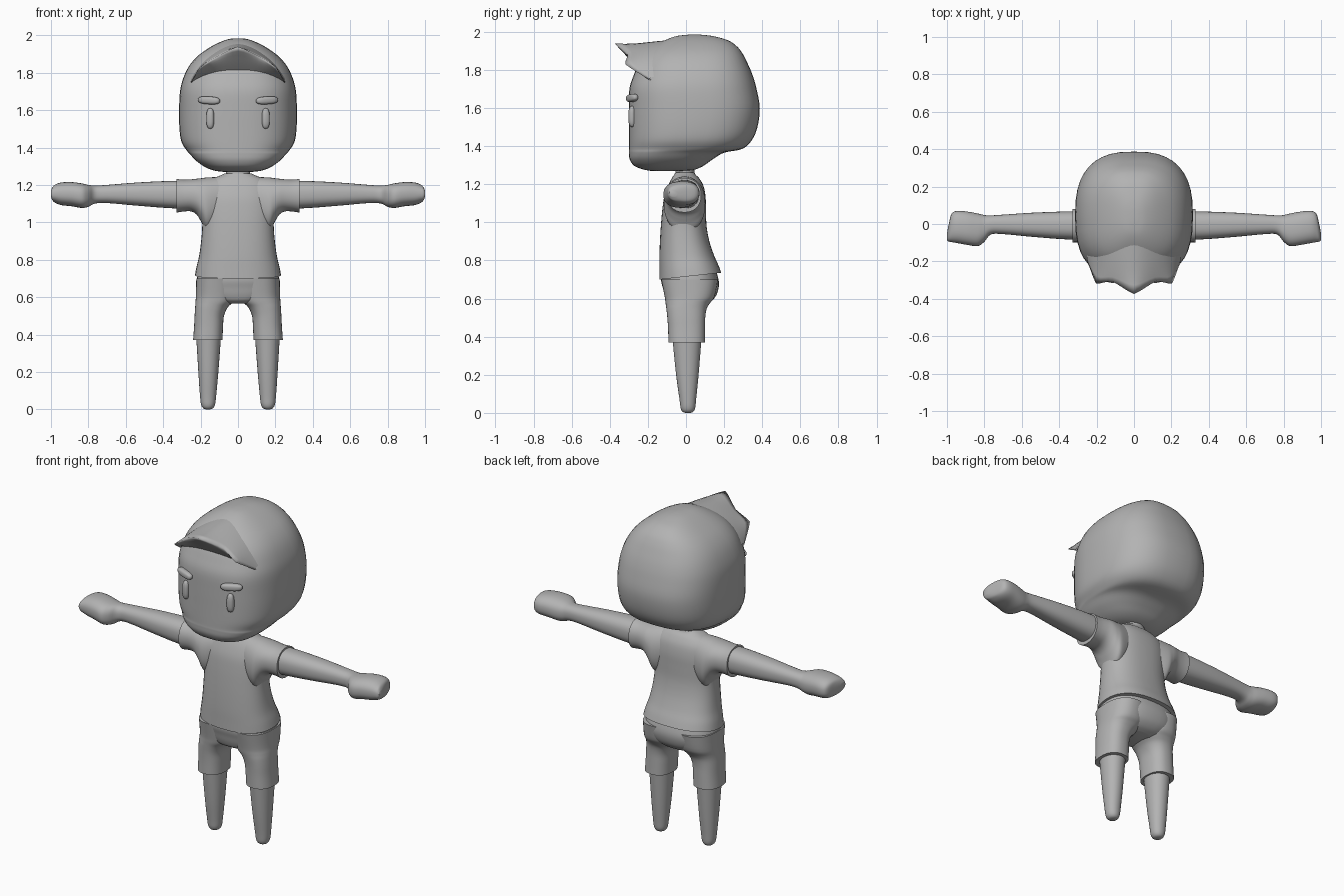
import bpy, bmesh, math
from mathutils import Vector, Matrix

grey = bpy.data.materials.new("plain grey")
grey.diffuse_color = (0.45, 0.45, 0.45, 1)


def finish(name, bm, mirror=False, sharp=50):
    bmesh.ops.recalc_face_normals(bm, faces=bm.faces)
    me = bpy.data.meshes.new(name)
    bm.to_mesh(me)
    bm.free()
    for p in me.polygons:
        p.use_smooth = True
    me.set_sharp_from_angle(angle=math.radians(sharp))
    me.materials.append(grey)
    ob = bpy.data.objects.new(name, me)
    bpy.context.collection.objects.link(ob)
    if mirror:
        ob.modifiers.new("mirror", 'MIRROR').use_mirror_merge = False
    return ob


def spline(rows, steps=4):
    """Catmull-Rom interpolation between rows of numbers."""
    out, n = [], len(rows)
    for i in range(n - 1):
        a, b, c, d = (rows[min(max(i + k, 0), n - 1)] for k in (-1, 0, 1, 2))
        for s in range(steps):
            t = s / steps
            out.append([0.5 * (2 * q + (r - p) * t + (2 * p - 5 * q + 4 * r - w) * t * t
                               + (3 * q - p - 3 * r + w) * t ** 3)
                        for p, q, r, w in zip(a, b, c, d)])
    return out + [list(rows[-1])]


def loft(name, rings, axis='z', power=2.4, tilts=None, mirror=False, sides=40):
    """Rings are (position on axis, u0, u1, v0, v1); each is a superellipse."""
    rows = [tuple(r) + ((tilts[i] if tilts else 0),) for i, r in enumerate(rings)]
    bm = bmesh.new()
    loops = []
    for t, u0, u1, v0, v1, tilt in spline(rows):
        loop = []
        for k in range(sides):
            a = 2 * math.pi * k / sides
            c, s = math.cos(a), math.sin(a)
            u = (u0 + u1) / 2 + (u1 - u0) / 2 * math.copysign(abs(c) ** (2 / power), c)
            v = (v0 + v1) / 2 + (v1 - v0) / 2 * math.copysign(abs(s) ** (2 / power), s)
            loop.append(bm.verts.new((u, v, t + tilt * v) if axis == 'z' else (t, u, v)))
        loops.append(loop)
    for p, q in zip(loops, loops[1:]):
        for k in range(sides):
            j = (k + 1) % sides
            bm.faces.new((p[k], p[j], q[j], q[k]))
    bm.faces.new(loops[0])
    bm.faces.new(loops[-1])
    return finish(name, bm, mirror)


def sym(rows):
    """Expand (position, half width, v0, v1) to symmetric rings."""
    return [(t, -h, h, a, b) for t, h, a, b in rows]


# head with the hair mass overhanging at the back
loft("head", sym([
    (1.268, .05, -.17, -.02), (1.275, .12, -.215, .04), (1.295, .175, -.27, .09),
    (1.33, .225, -.295, .14), (1.365, .257, -.30, .20), (1.385, .275, -.30, .295),
    (1.43, .302, -.30, .345), (1.50, .313, -.30, .375), (1.60, .315, -.30, .387),
    (1.70, .31, -.297, .37), (1.77, .293, -.275, .35), (1.83, .265, -.25, .325),
    (1.88, .225, -.215, .30), (1.92, .175, -.17, .27), (1.955, .115, -.11, .22),
    (1.977, .06, -.05, .14), (1.984, .02, .01, .08)]), power=2.6)

# pointed fringe jutting out over the forehead (half rows, mirrored)
half = [
    [(0, -.02, 1.975), (.10, -.02, 1.935), (.19, -.02, 1.87), (.24, -.06, 1.80)],
    [(0, -.20, 1.957), (.10, -.19, 1.925), (.19, -.18, 1.86), (.255, -.15, 1.775)],
    [(0, -.385, 1.945), (.12, -.305, 1.885), (.205, -.328, 1.83), (.25, -.20, 1.75)],
    [(0, -.315, 1.87), (.11, -.28, 1.84), (.195, -.265, 1.795), (.25, -.16, 1.74)],
    [(0, -.24, 1.80), (.11, -.235, 1.79), (.19, -.20, 1.77), (.24, -.13, 1.74)]]
bm = bmesh.new()
vc = bm.verts.layers.float.new("crease_vert")
ec = bm.edges.layers.float.new("crease_edge")
grid = []
for row in half:
    full = [(-x, y, z) for x, y, z in reversed(row[1:])] + row
    grid.append([bm.verts.new(p) for p in full])
for p, q in zip(grid, grid[1:]):
    for k in range(len(p) - 1):
        bm.faces.new((p[k], p[k + 1], q[k + 1], q[k]))
for v in grid[2]:
    v[vc] = 0.9
for a, b in zip(grid[2], grid[2][1:]):
    bm.edges.get((a, b))[ec] = 0.7
fringe = finish("hair_fringe", bm, sharp=180)
fringe.modifiers.new("smooth", 'SUBSURF').levels = 2
fringe.modifiers["smooth"].render_levels = 2


# eyes and eyebrows
def pebble(name, loc, size, rot):
    bm = bmesh.new()
    bmesh.ops.create_uvsphere(bm, u_segments=24, v_segments=16, radius=1)
    for v in bm.verts:
        v.co = Vector([math.copysign(abs(c) ** .75, c) * s for c, s in zip(v.co, size)])
    bm.transform(Matrix.Translation(loc) @ rot)
    finish(name, bm, mirror=True, sharp=180)


pebble("eyes", (.148, -.282, 1.555), (.021, .02, .055), Matrix.Rotation(.25, 4, 'Z'))
pebble("eyebrows", (.155, -.283, 1.652), (.062, .021, .021),
       Matrix.Rotation(.36, 4, 'Z') @ Matrix.Rotation(-.06, 4, 'Y'))

# neck
loft("neck", sym([(1.20, .075, -.06, .05), (1.25, .065, -.055, .045), (1.31, .065, -.055, .045)]), power=2)

# shirt: torso with a slanted hem, and sleeves
loft("shirt", sym([
    (.715, .23, -.14, .185), (.76, .222, -.14, .17), (.82, .208, -.14, .147),
    (.90, .197, -.137, .122), (.98, .191, -.132, .108), (1.06, .192, -.125, .105),
    (1.13, .19, -.115, .103), (1.19, .175, -.095, .092), (1.23, .14, -.075, .07),
    (1.25, .095, -.062, .05), (1.262, .07, -.055, .045)]),
    tilts=[.11, .09, .05, .02] + [0] * 7)
loft("sleeves", [
    (.08, -.09, .08, 1.00, 1.243), (.16, -.115, .10, .95, 1.24), (.195, -.113, .098, 1.0, 1.236),
    (.22, -.108, .093, 1.04, 1.233), (.25, -.102, .085, 1.058, 1.23),
    (.29, -.098, .08, 1.058, 1.228), (.328, -.098, .08, 1.052, 1.232)],
    axis='x', power=2.2, mirror=True)

# bare arms ending in mitten hands
loft("arms", [
    (.29, -.085, .068, 1.072, 1.222), (.40, -.08, .066, 1.078, 1.22), (.55, -.068, .06, 1.09, 1.212),
    (.70, -.054, .05, 1.103, 1.2), (.765, -.056, .046, 1.10, 1.196), (.80, -.095, .048, 1.083, 1.2),
    (.835, -.118, .056, 1.077, 1.208), (.89, -.112, .066, 1.086, 1.215),
    (.945, -.102, .07, 1.092, 1.213), (.975, -.097, .055, 1.103, 1.203),
    (.99, -.094, .0, 1.115, 1.19), (1.0, -.088, -.05, 1.135, 1.17)],
    axis='x', power=2.4, mirror=True)

# shorts: seat and two legs
loft("shorts_seat", sym([
    (.565, .07, -.06, .09), (.58, .14, -.095, .125), (.61, .19, -.11, .155),
    (.65, .214, -.12, .17), (.69, .22, -.13, .172), (.74, .212, -.13, .16)]))
loft("shorts_legs", [
    (.37, .083, .24, -.092, .1), (.44, .08, .235, -.094, .1), (.50, .075, .232, -.098, .101),
    (.545, .055, .229, -.103, .108), (.575, .025, .227, -.107, .125), (.61, .01, .225, -.112, .15),
    (.70, .005, .223, -.13, .168)], mirror=True)

# tapered legs with rounded ends
loft("legs", [
    (0, .148, .172, -.003, .023), (.006, .134, .186, -.018, .038), (.025, .123, .197, -.028, .048),
    (.07, .117, .203, -.034, .053), (.20, .105, .212, -.052, .066), (.40, .09, .224, -.072, .082)],
    power=2.1, mirror=True)
